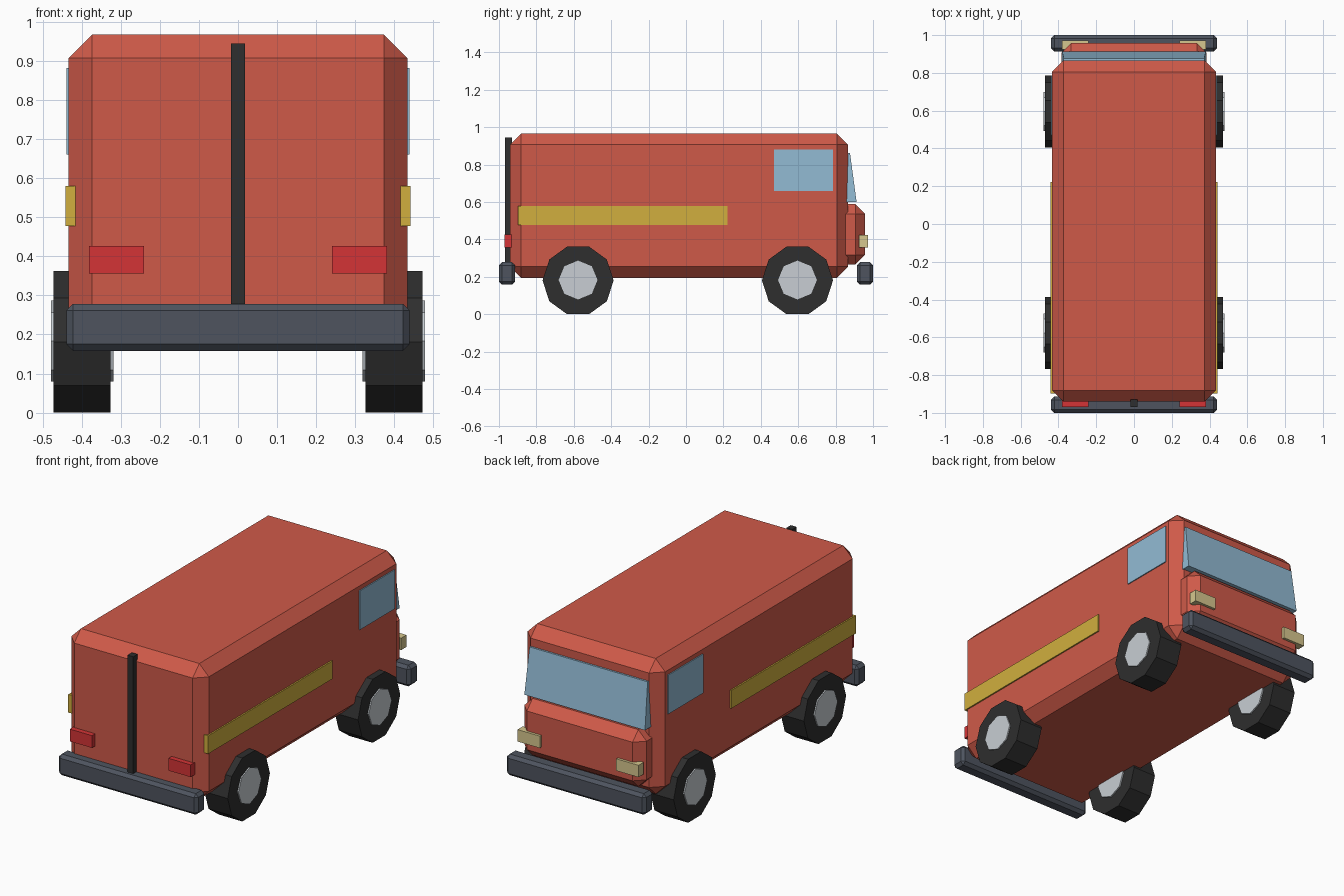
import bpy, bmesh, math
from mathutils import Matrix, Vector

if "Cube" in bpy.data.objects:
    bpy.data.objects.remove(bpy.data.objects["Cube"])


def material(name, rgb):
    m = bpy.data.materials.new(name)
    lin = [(c / 255 / 12.92 if c < 11 else ((c / 255 + 0.055) / 1.055) ** 2.4) for c in rgb]
    m.diffuse_color = (*lin, 1)
    m.use_nodes = True
    m.node_tree.nodes["Principled BSDF"].inputs["Base Color"].default_value = m.diffuse_color
    return m


RED = material("body red", (207, 90, 73))
GLASS = material("window blue", (146, 187, 212))
YELLOW = material("stripe yellow", (209, 175, 62))
RUBBER = material("rubber black", (46, 46, 46))
HUB = material("hub grey", (200, 206, 211))
SLATE = material("bumper slate", (78, 84, 95))
TAIL = material("tail light red", (212, 52, 54))
LAMP = material("headlight cream", (214, 199, 142))


def finish(name, bm, mat):
    bmesh.ops.recalc_face_normals(bm, faces=bm.faces)
    mesh = bpy.data.meshes.new(name)
    bm.to_mesh(mesh)
    bm.free()
    mesh.materials.append(mat)
    ob = bpy.data.objects.new(name, mesh)
    bpy.context.collection.objects.link(ob)
    return ob


def box(name, lo, hi, mat, bevel=0):
    """Box between two corners, with optional chamfered edges."""
    lo, hi = Vector(lo), Vector(hi)
    bm = bmesh.new()
    bmesh.ops.create_cube(bm, size=1, matrix=Matrix.Translation((lo + hi) / 2)
                          @ Matrix.Diagonal((*(hi - lo), 1)))
    if bevel:
        bmesh.ops.bevel(bm, geom=bm.edges[:], offset=bevel, segments=1,
                        affect='EDGES', profile=0.5)
    return finish(name, bm, mat)


def disc(name, x0, x1, y, z, r, sides, mat):
    """Low-poly cylinder along x with a corner pointing along y."""
    bm = bmesh.new()
    ring = [bm.verts.new((x0, y + r * math.cos(a), z + r * math.sin(a)))
            for a in (2 * math.pi * i / sides for i in range(sides))]
    face = bm.faces.new(ring)
    out = bmesh.ops.extrude_face_region(bm, geom=[face])
    bmesh.ops.translate(bm, vec=(x1 - x0, 0, 0),
                        verts=[v for v in out["geom"] if isinstance(v, bmesh.types.BMVert)])
    return finish(name, bm, mat)


# Chamfered shell and short nose
box("body", (-0.433, -0.941, 0.195), (0.433, 0.866, 0.967), RED, 0.06)
box("nose", (-0.385, 0.70, 0.265), (0.385, 0.957, 0.589), RED, 0.052)

# Sloping windscreen wedge
bm = bmesh.new()
profile = [(0.84, 0.60, 0.38), (0.912, 0.60, 0.38), (0.877, 0.861, 0.372), (0.84, 0.861, 0.372)]
left = [bm.verts.new((-w, y, z)) for y, z, w in profile]
right = [bm.verts.new((w, y, z)) for y, z, w in profile]
bm.faces.new(left)
bm.faces.new(right)
for i in range(4):
    j = (i + 1) % 4
    bm.faces.new((left[i], left[j], right[j], right[i]))
finish("windscreen", bm, GLASS)

# Bumpers and rear door bar
box("rear_bumper", (-0.439, -1.0, 0.158), (0.439, -0.914, 0.278), SLATE, 0.017)
box("front_bumper", (-0.439, 0.914, 0.158), (0.439, 1.0, 0.278), SLATE, 0.017)
box("rear_door_bar", (-0.018, -0.969, 0.25), (0.018, -0.93, 0.944), RUBBER)

# Paired parts on both sides
for side, s in (("left", -1), ("right", 1)):
    def pair(name, x0, x1, y0, y1, z0, z1, mat):
        xs = sorted((s * x0, s * x1))
        box(f"{side}_{name}", (xs[0], y0, z0), (xs[1], y1, z1), mat)

    pair("side_window", 0.43, 0.439, 0.47, 0.786, 0.66, 0.882, GLASS)
    pair("stripe", 0.415, 0.441, -0.898, 0.222, 0.477, 0.58, YELLOW)
    pair("tail_light", 0.241, 0.381, -0.97, -0.932, 0.356, 0.426, TAIL)
    pair("headlight", 0.241, 0.381, 0.925, 0.972, 0.356, 0.424, LAMP)
    for end, y in (("front", 0.596), ("rear", -0.577)):
        disc(f"{side}_{end}_tyre", s * 0.326, s * 0.472, y, 0.181, 0.19, 10, RUBBER)
        disc(f"{side}_{end}_hub", s * 0.318, s * 0.479, y, 0.183, 0.104, 8, HUB)
